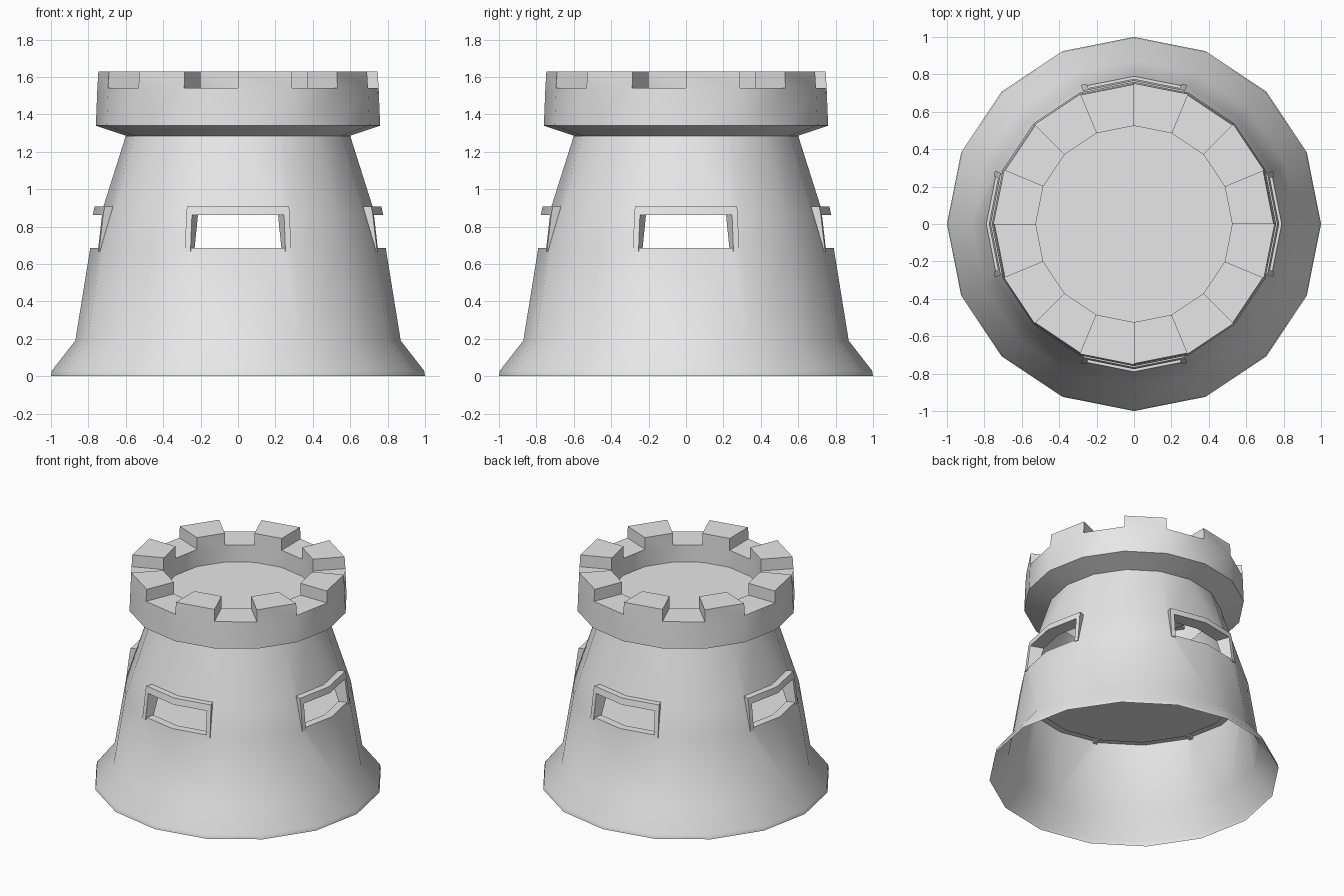
import bpy, bmesh, math
from mathutils import Vector

if "Cube" in bpy.data.objects:
    bpy.data.objects.remove(bpy.data.objects["Cube"], do_unlink=True)

SIDES = 16
SILL, HEAD, EAVES = 0.685, 0.862, 1.285
THICK = 0.06      # wall thickness at the windows
OPENING = 0.83    # share of a side that each half window takes

stone = bpy.data.materials.new("stone grey")
stone.use_nodes = True
grey = (0.8, 0.8, 0.8, 1)
stone.diffuse_color = grey
stone.node_tree.nodes["Principled BSDF"].inputs["Base Color"].default_value = grey


def corner(k):
    a = math.tau * k / SIDES
    return Vector((math.cos(a), math.sin(a), 0))


def along(k, step, f):
    """Unit point part of the way along the side next to corner k."""
    return corner(k).lerp(corner(k + step), f)


def at(direction, r, z):
    return direction * r + Vector((0, 0, z))


def wall_radius(z):
    return 0.79 + (0.6 - 0.79) * (z - SILL) / (EAVES - SILL)


def make_rings(bm, profile):
    return [[bm.verts.new(at(corner(k), r, z)) for k in range(SIDES)]
            for r, z in profile]


def finish(bm, name, recalc=False):
    if recalc:
        bmesh.ops.recalc_face_normals(bm, faces=bm.faces)
    mesh = bpy.data.meshes.new(name)
    bm.to_mesh(mesh)
    bm.free()
    mesh.materials.append(stone)
    obj = bpy.data.objects.new(name, mesh)
    bpy.context.collection.objects.link(obj)
    bpy.ops.object.select_all(action='DESELECT')
    obj.select_set(True)
    bpy.context.view_layer.objects.active = obj
    bpy.ops.object.shade_smooth_by_angle(angle=math.radians(35))


def wall(name, profile, inward=False):
    """Faceted wall around z with four window openings left out."""
    bm = bmesh.new()
    rings = make_rings(bm, profile)
    # Points where the window edges cross the sill and head rings
    cuts = {}
    for level, (r, z) in enumerate(profile):
        if z in (SILL, HEAD):
            for k in range(0, SIDES, 4):
                for step, side in ((1, k), (-1, (k - 1) % SIDES)):
                    cuts[level, side] = bm.verts.new(at(along(k, step, OPENING), r, z))
    for level in range(len(rings) - 1):
        for k in range(SIDES):
            j = (k + 1) % SIDES
            low = [rings[level][k], rings[level][j]]
            high = [rings[level + 1][k], rings[level + 1][j]]
            for row, edge in ((level, low), (level + 1, high)):
                if (row, k) in cuts:
                    edge.insert(1, cuts[row, k])
            if profile[level][1] == SILL and k % 4 in (0, 3):
                keep = slice(1, 3) if k % 4 == 0 else slice(0, 2)
                low, high = low[keep], high[keep]
            loop = low + high[::-1]
            bm.faces.new(loop[::-1] if inward else loop)
    finish(bm, name)


def deck(name, profile):
    """Rings closed by a flat face inside the last one."""
    bm = bmesh.new()
    rings = make_rings(bm, profile)
    for outer, inner in zip(rings, rings[1:]):
        for k in range(SIDES):
            j = (k + 1) % SIDES
            bm.faces.new([outer[k], outer[j], inner[j], inner[k]])
    bm.faces.new(rings[-1])
    finish(bm, name)


def window_frame(name, k):
    """Solid surround: two jambs and a lintel, bent around corner k."""
    dirs = [along(k, -1, 0.93), along(k, -1, OPENING), corner(k),
            along(k, 1, OPENING), along(k, 1, 0.93)]
    levels = [(0.8, 0.668), (0.776, HEAD), (0.767, 0.908)]
    bm = bmesh.new()
    front = [[bm.verts.new(at(d, r, z)) for d in dirs] for r, z in levels]
    back = [[bm.verts.new(at(d, wall_radius(z) - THICK, z)) for d in dirs]
            for r, z in levels]
    pair = {f: b for fr, br in zip(front, back) for f, b in zip(fr, br)}
    for row in range(2):
        for i in range(4):
            if row == 0 and i in (1, 2):
                continue
            bm.faces.new([front[row][i], front[row][i + 1],
                          front[row + 1][i + 1], front[row + 1][i]])
    faces = list(bm.faces)
    for e in [e for e in bm.edges if e.is_boundary]:
        a, b = e.verts
        bm.faces.new([a, b, pair[b], pair[a]])
    for f in faces:
        bm.faces.new([pair[v] for v in reversed(f.verts)])
    bmesh.ops.delete(bm, geom=[v for v in bm.verts if not v.link_faces],
                     context='VERTS')
    finish(bm, name, recalc=True)


# Flared base and tapering outer wall
wall("tower_wall", [(1.0, 0), (0.995, 0.03), (0.87, 0.19), (0.79, SILL),
                    (wall_radius(HEAD), HEAD), (0.6, EAVES)])

# Inner face of the upper storey, and its floor with the window sills
wall("inner_wall", [(0.79 - THICK, SILL), (wall_radius(HEAD) - THICK, HEAD),
                    (0.6 - THICK, EAVES)], inward=True)
deck("storey_floor", [(0.79, SILL), (0.79 - THICK, SILL), (0.79 - THICK, 0.672)])

# Window surrounds on the four sides
for side, k in (("left", 0), ("back", 4), ("right", 8), ("front", 12)):
    window_frame(side + "_window_frame", k)

# Overhanging parapet with every second side raised as a merlon
bm = bmesh.new()
rings = make_rings(bm, [(0.595, EAVES), (0.76, 1.34), (0.752, 1.54),
                        (0.525, 1.54), (0.525, 1.41)])
merlons = []
for level, (low, high) in enumerate(zip(rings, rings[1:])):
    for k in range(SIDES):
        j = (k + 1) % SIDES
        face = bm.faces.new([low[k], low[j], high[j], high[k]])
        if level == 2 and k % 2 == 0:
            merlons.append(face)
raised = bmesh.ops.extrude_discrete_faces(bm, faces=merlons)["faces"]
for face in raised:
    for v in face.verts:
        v.co.z = 1.63
        if v.co.xy.length > 0.7:
            v.co.xy *= 0.993
bmesh.ops.remove_doubles(bm, verts=bm.verts, dist=0.0001)
finish(bm, "parapet")

# Roof deck inside the parapet
deck("roof_deck", [(0.525, 1.41)])
